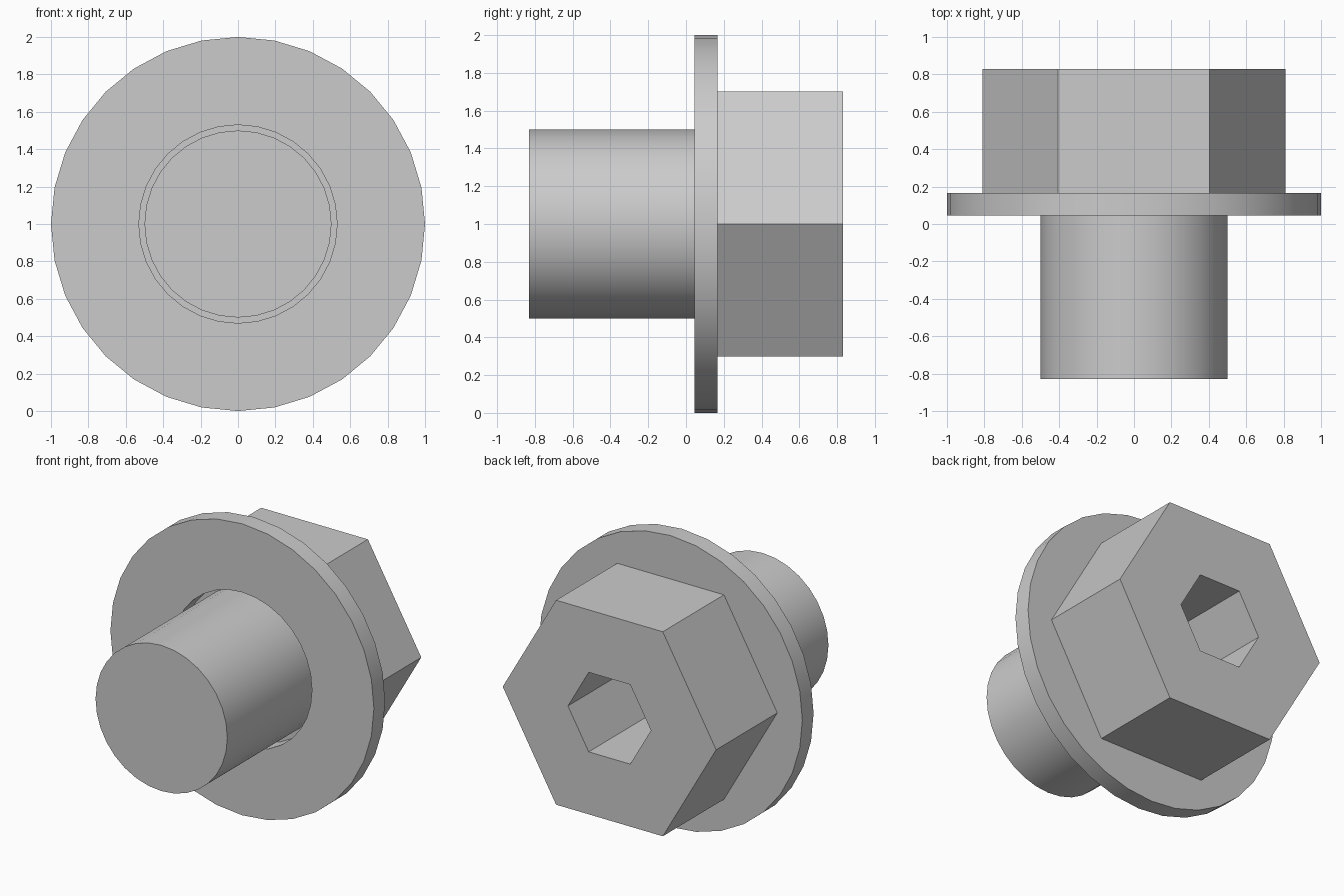
import bpy, bmesh, math

cube = bpy.data.objects.get("Cube")
if cube:
    bpy.data.objects.remove(cube)

# Single metal colour
steel = bpy.data.materials.new("grey steel")
steel.use_nodes = True
GREY = (0.6, 0.6, 0.6, 1)
steel.diffuse_color = GREY
steel.node_tree.nodes["Principled BSDF"].inputs["Base Color"].default_value = GREY

AXIS_Z = 1.0


def turned(name, profile, sides, loop=False, caps=(), smooth=False):
    """Sweep (radius, y) points round the bolt axis; cap chosen end rings."""
    bm = bmesh.new()
    rings = []
    for r, y in profile:
        angles = [2 * math.pi * i / sides for i in range(sides)]
        rings.append([bm.verts.new((r * math.cos(a), y, AXIS_Z + r * math.sin(a)))
                      for a in angles])
    pairs = list(zip(rings, rings[1:]))
    if loop:
        pairs.append((rings[-1], rings[0]))
    for a, b in pairs:
        for i in range(sides):
            j = (i + 1) % sides
            bm.faces.new((a[i], a[j], b[j], b[i]))
    for end in caps:
        bm.faces.new(rings[end])
    bmesh.ops.recalc_face_normals(bm, faces=bm.faces)
    mesh = bpy.data.meshes.new(name)
    bm.to_mesh(mesh)
    bm.free()
    mesh.materials.append(steel)
    obj = bpy.data.objects.new(name, mesh)
    bpy.context.collection.objects.link(obj)
    if smooth:
        bpy.ops.object.select_all(action="DESELECT")
        obj.select_set(True)
        bpy.context.view_layer.objects.active = obj
        bpy.ops.object.shade_smooth_by_angle(angle=math.radians(30))
    return obj


# Round shaft, open where it meets the head
turned("shaft", [(0.5, -0.83), (0.5, 0.167)], 32, caps=(0,), smooth=True)

# Loose washer with a hole a little wider than the shaft
turned("washer", [(0.53, 0.045), (1.0, 0.045), (1.0, 0.167), (0.53, 0.167)],
       32, loop=True, smooth=True)

# Hexagonal head with a hexagonal socket sunk into its back
turned("hex_head", [(0.81, 0.167), (0.81, 0.83), (0.315, 0.83), (0.315, 0.2)],
       6, caps=(0, -1))
